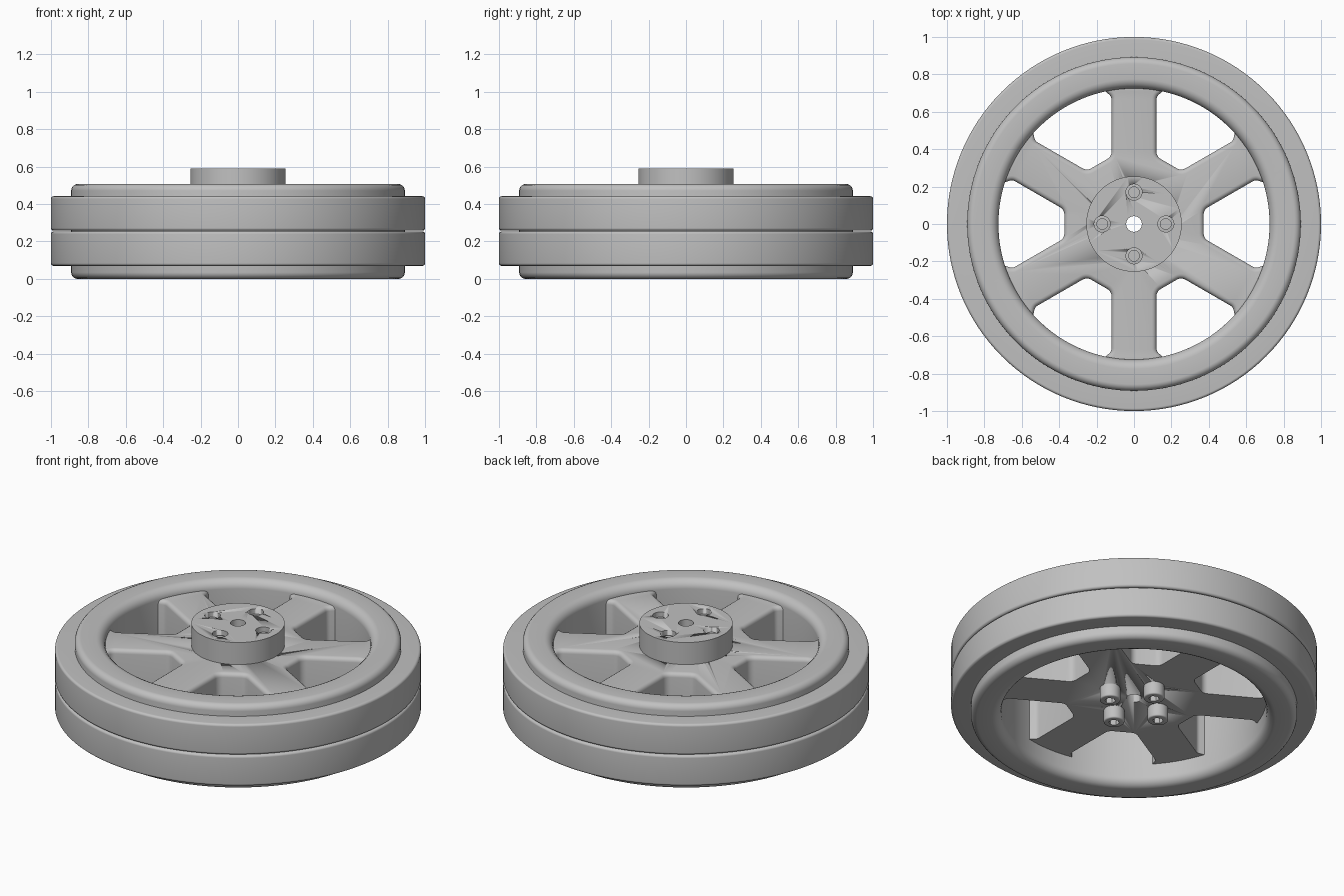
import bpy, bmesh, math
from mathutils import Vector

default = bpy.data.objects.get("Cube")
if default:
    bpy.data.objects.remove(default, do_unlink=True)

grey = bpy.data.materials.new("plain grey")
grey.use_nodes = True
colour = (0.53, 0.53, 0.53, 1)
grey.diffuse_color = colour
grey.node_tree.nodes["Principled BSDF"].inputs["Base Color"].default_value = colour


def finish(bm, name, smooth=True):
    bmesh.ops.recalc_face_normals(bm, faces=bm.faces[:])
    mesh = bpy.data.meshes.new(name)
    bm.to_mesh(mesh)
    bm.free()
    ob = bpy.data.objects.new(name, mesh)
    bpy.context.collection.objects.link(ob)
    mesh.materials.append(grey)
    if smooth:
        bpy.ops.object.select_all(action="DESELECT")
        ob.select_set(True)
        bpy.context.view_layer.objects.active = ob
        bpy.ops.object.shade_smooth_by_angle(angle=math.radians(35))
    return ob


def rounded(corners, steps=5):
    """Closed outline from (x, y, fillet radius) corners."""
    points = []
    for i, (x, y, r) in enumerate(corners):
        p = Vector((x, y))
        if r == 0:
            points.append(p)
            continue
        a = (Vector(corners[i - 1][:2]) - p).normalized()
        b = (Vector(corners[(i + 1) % len(corners)][:2]) - p).normalized()
        half = a.angle(b) / 2
        centre = p + (a + b).normalized() * (r / math.sin(half))
        start = p + a * (r / math.tan(half)) - centre
        end = p + b * (r / math.tan(half)) - centre
        for k in range(steps + 1):
            points.append(centre + start.lerp(end, k / steps).normalized() * r)
    return points


def lathe(name, corners, sides=128):
    bm = bmesh.new()
    verts = [bm.verts.new((p.x, 0, p.y)) for p in rounded(corners)]
    edges = [bm.edges.new((v, verts[i - 1])) for i, v in enumerate(verts)]
    bmesh.ops.spin(bm, geom=verts + edges, cent=(0, 0, 0), axis=(0, 0, 1),
                   angle=math.tau, steps=sides, use_merge=True)
    bmesh.ops.remove_doubles(bm, verts=bm.verts[:], dist=1e-5)
    return finish(bm, name)


def cylinder(name, r, z0, z1, x=0, y=0, sides=32, smooth=True, bevel=0):
    bm = bmesh.new()
    bmesh.ops.create_cone(bm, cap_ends=True, segments=sides, radius1=r, radius2=r, depth=z1 - z0)
    if bevel:
        rims = [e for e in bm.edges if abs(e.verts[0].co.z - e.verts[1].co.z) < 1e-4]
        bmesh.ops.bevel(bm, geom=rims, offset=bevel, segments=3, affect="EDGES", profile=0.5)
    bmesh.ops.translate(bm, vec=(x, y, (z0 + z1) / 2), verts=bm.verts[:])
    return finish(bm, name, smooth)


def cut(target, cutter):
    cutter.hide_render = True
    cutter.hide_viewport = True
    cutter.display_type = "WIRE"
    mod = target.modifiers.new(cutter.name, "BOOLEAN")
    mod.operation = "DIFFERENCE"
    mod.solver = "EXACT"
    mod.object = cutter


# Rim barrel with rounded lips
lathe("rim", [(0.725, 0, 0.05), (0.892, 0, 0.035), (0.892, 0.507, 0.035), (0.725, 0.507, 0.05)])

# Twin tread bands
for name, low, high in (("lower_tread", 0.07, 0.254), ("upper_tread", 0.258, 0.442)):
    lathe(name, [(0.87, low, 0), (1, low, 0.014), (1, high, 0.014), (0.87, high, 0)])

# Six-spoke centre: one outline, extruded, with softened upper edges
half_width, hub_r, end_r, bottom, top = 0.12, 0.38, 0.726, 0.127, 0.457
corners = []
for i in range(6):
    turn = math.radians(60 * i + 30)
    ux, uy = math.cos(turn), math.sin(turn)
    inner = math.sqrt(hub_r ** 2 - half_width ** 2)
    flare = half_width + 0.05
    for along, across, r in ((inner, -half_width, 0.045), (0.68, -half_width, 0.035),
                             (end_r, -flare, 0), (0.8, -flare, 0), (0.8, flare, 0),
                             (end_r, flare, 0), (0.68, half_width, 0.035),
                             (inner, half_width, 0.045)):
        corners.append((ux * along - uy * across, uy * along + ux * across, r))
bm = bmesh.new()
base = bm.faces.new([bm.verts.new((p.x, p.y, bottom)) for p in rounded(corners)])
raised = bmesh.ops.extrude_face_region(bm, geom=[base], use_keep_orig=True)["geom"]
bmesh.ops.translate(bm, vec=(0, 0, top - bottom),
                    verts=[g for g in raised if isinstance(g, bmesh.types.BMVert)])
# Keep the hidden spoke ends inside the rim
for v in bm.verts:
    radius = math.hypot(v.co.x, v.co.y)
    if radius > 0.78:
        v.co.x *= 0.78 / radius
        v.co.y *= 0.78 / radius
upper = [e for e in bm.edges if all(v.co.z > top - 1e-4 for v in e.verts)]
bmesh.ops.bevel(bm, geom=upper, offset=0.025, segments=4, affect="EDGES", profile=0.5)
spokes = finish(bm, "spokes")

# Raised hub
hub = cylinder("hub", 0.255, 0.42, 0.59, sides=96)

# Axle hole and four bolts with hex sockets
axle = cylinder("axle_hole_cutter", 0.042, 0, 0.7)
for part in (spokes, hub):
    cut(part, axle)
for i in range(4):
    x, y = 0.17 * math.cos(i * math.pi / 2), 0.17 * math.sin(i * math.pi / 2)
    hole = cylinder(f"bolt_hole_cutter_{i + 1}", 0.043, 0, 0.7, x, y)
    for part in (spokes, hub):
        cut(part, hole)
    cylinder(f"bolt_shank_{i + 1}", 0.031, 0.1, 0.565, x, y)
    head = cylinder(f"bolt_head_{i + 1}", 0.057, 0.05, 0.13, x, y, bevel=0.008)
    cut(head, cylinder(f"socket_cutter_{i + 1}", 0.03, 0, 0.09, x, y, sides=6, smooth=False))
